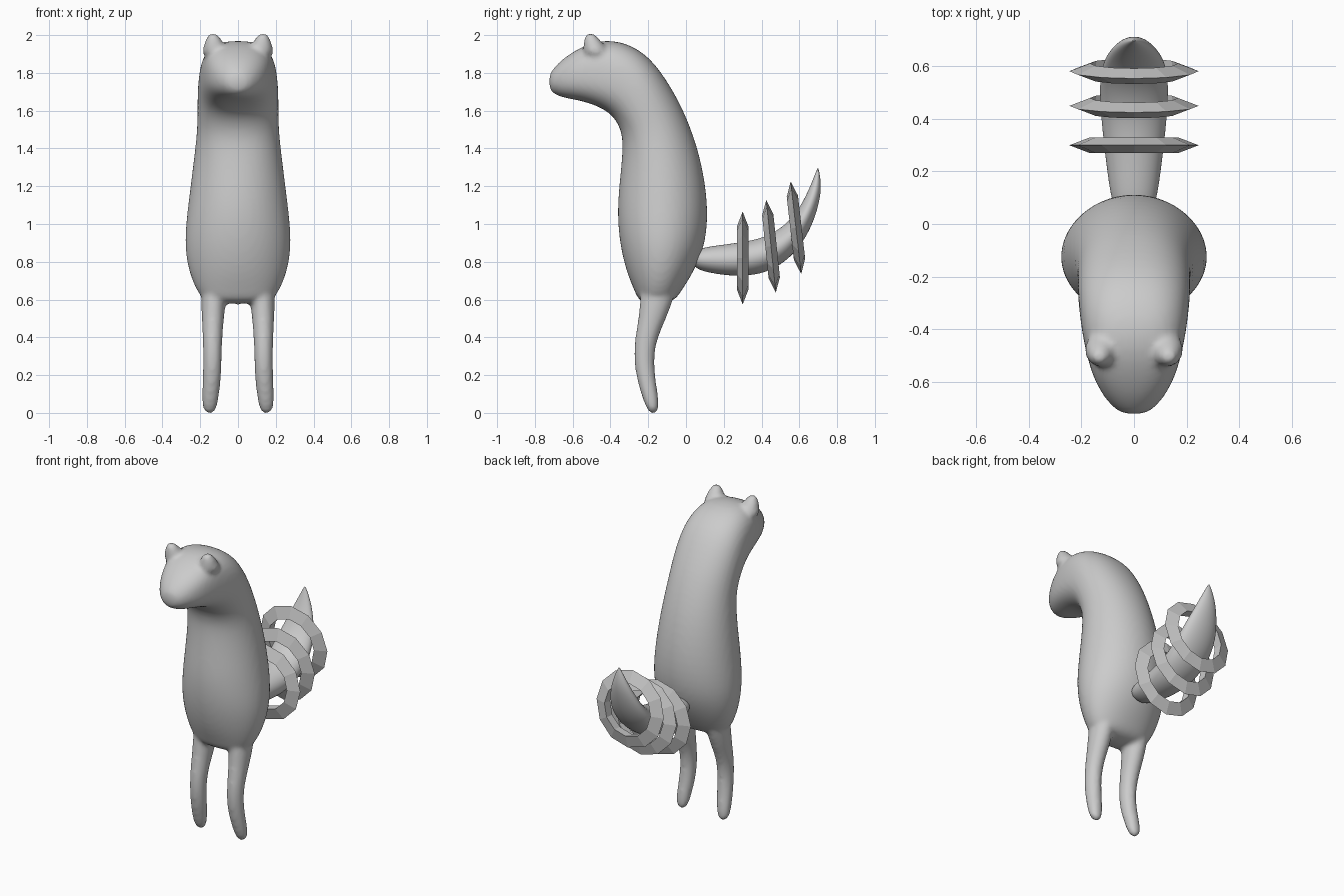
import bpy, bmesh, math
from mathutils import Vector

if "Cube" in bpy.data.objects:
    bpy.data.objects.remove(bpy.data.objects["Cube"])

grey = bpy.data.materials.new("light grey")
grey.diffuse_color = (0.6, 0.6, 0.6, 1)
grey.use_nodes = True
grey.node_tree.nodes["Principled BSDF"].inputs["Base Color"].default_value = grey.diffuse_color


def finish(bm, name, smooth):
    bmesh.ops.recalc_face_normals(bm, faces=bm.faces)
    me = bpy.data.meshes.new(name)
    bm.to_mesh(me)
    bm.free()
    for p in me.polygons:
        p.use_smooth = smooth
    me.materials.append(grey)
    ob = bpy.data.objects.new(name, me)
    bpy.context.collection.objects.link(ob)
    return ob


def skin(bm, rings):
    """Bridge consecutive rings of points and cap both ends."""
    vs = [[bm.verts.new(p) for p in r] for r in rings]
    n = len(vs[0])
    for a, b in zip(vs, vs[1:]):
        for i in range(n):
            j = (i + 1) % n
            bm.faces.new((a[i], a[j], b[j], b[i]))
    bm.faces.new(vs[0])
    bm.faces.new(vs[-1])


def section(fy, fz, by, bz, w, n=2.0, x=0.0, seg=24):
    """Superellipse spanning side-view points (fy,fz)-(by,bz), half width w."""
    c = Vector((x, (fy + by) / 2, (fz + bz) / 2))
    h = Vector((0, (by - fy) / 2, (bz - fz) / 2))
    pts = []
    for i in range(seg):
        a = 2 * math.pi * i / seg
        s, k = math.sin(a), math.cos(a)
        u = math.copysign(abs(k) ** (2 / n), k)
        v = math.copysign(abs(s) ** (2 / n), s)
        pts.append(c + h * u + Vector((w * v, 0, 0)))
    return pts


# body and head: one bent tube from snout to hips
bm = bmesh.new()
skin(bm, [section(*s) for s in (
    (-.725, 1.72, -.725, 1.79, .035),
    (-.705, 1.69, -.705, 1.82, .075),
    (-.66, 1.67, -.66, 1.87, .115, 2.2),
    (-.60, 1.66, -.58, 1.925, .155, 2.5),
    (-.51, 1.64, -.47, 1.975, .185, 2.7),
    (-.42, 1.60, -.33, 1.97, .205, 2.6),
    (-.37, 1.55, -.19, 1.89, .215, 2.4),
    (-.34, 1.48, -.08, 1.73, .217, 2.2),
    (-.335, 1.40, .00, 1.58, .217, 2.1),
    (-.35, 1.25, .08, 1.36, .24),
    (-.367, 1.08, .122, 1.10, .268),
    (-.355, .90, .108, .90, .288),
    (-.315, .74, .05, .76, .265),
    (-.27, .64, -.02, .65, .22, 2.2),
    (-.245, .575, -.07, .575, .17, 2.4))])

for s in (-1, 1):
    # legs
    skin(bm, [section(y - ry, z, y + ry, z, rx, 2, s * x, 16) for x, y, z, rx, ry in (
        (.13, -.13, .72, .06, .10), (.13, -.155, .60, .068, .09),
        (.133, -.178, .50, .06, .075), (.135, -.21, .40, .053, .061),
        (.135, -.224, .30, .05, .054), (.137, -.215, .20, .05, .052),
        (.145, -.193, .10, .047, .046), (.15, -.178, .03, .041, .036),
        (.15, -.172, -.004, .022, .02))])
    # ears
    skin(bm, [section(y - r, z, y + r, z, r, 2, s * x, 12) for x, y, z, r in (
        (.12, -.47, 1.88, .08), (.125, -.485, 1.94, .062),
        (.13, -.50, 1.98, .042), (.133, -.508, 2.012, .02))])
body = finish(bm, "body", True)
m = body.modifiers.new("round", 'SUBSURF')
m.levels = m.render_levels = 2
m = body.modifiers.new("fuse", 'REMESH')
m.mode, m.voxel_size, m.use_smooth_shade = 'VOXEL', 0.014, True
m = body.modifiers.new("soften", 'SMOOTH')
m.factor, m.iterations = 0.5, 6

# tail: curved tapering horn
bm = bmesh.new()
skin(bm, [section(*s) for s in (
    (.04, .775, .04, .85, .06), (.08, .75, .08, .875, .085),
    (.20, .728, .19, .89, .102), (.30, .723, .30, .905, .115),
    (.42, .738, .39, .922, .126), (.53, .80, .48, .962, .132),
    (.612, .89, .55, 1.02, .128), (.672, 1.0, .60, 1.085, .108),
    (.708, 1.12, .64, 1.16, .075), (.718, 1.21, .672, 1.235, .04),
    (.701, 1.30, .697, 1.30, .004))])
tail = finish(bm, "tail", True)
m = tail.modifiers.new("round", 'SUBSURF')
m.levels = m.render_levels = 2

# rings around the tail: twelve sides, triangular cross-section
for k, (y, z, tilt) in enumerate(((.30, .82, 0), (.45, .882, 5.9), (.582, .98, 6.5))):
    bm = bmesh.new()
    loops = []
    for i in range(12):
        a = math.pi * i / 6
        loops.append([bm.verts.new((r * math.cos(a), d, r * math.sin(a)))
                      for r, d in ((.246, 0), (.168, .03), (.168, -.03))])
    for i in range(12):
        p, q = loops[i], loops[(i + 1) % 12]
        for j in range(3):
            bm.faces.new((p[j], q[j], q[(j + 1) % 3], p[(j + 1) % 3]))
    ring = finish(bm, "tail_ring_%d" % (k + 1), False)
    ring.location = (0, y, z)
    ring.rotation_euler.x = math.radians(tilt)
